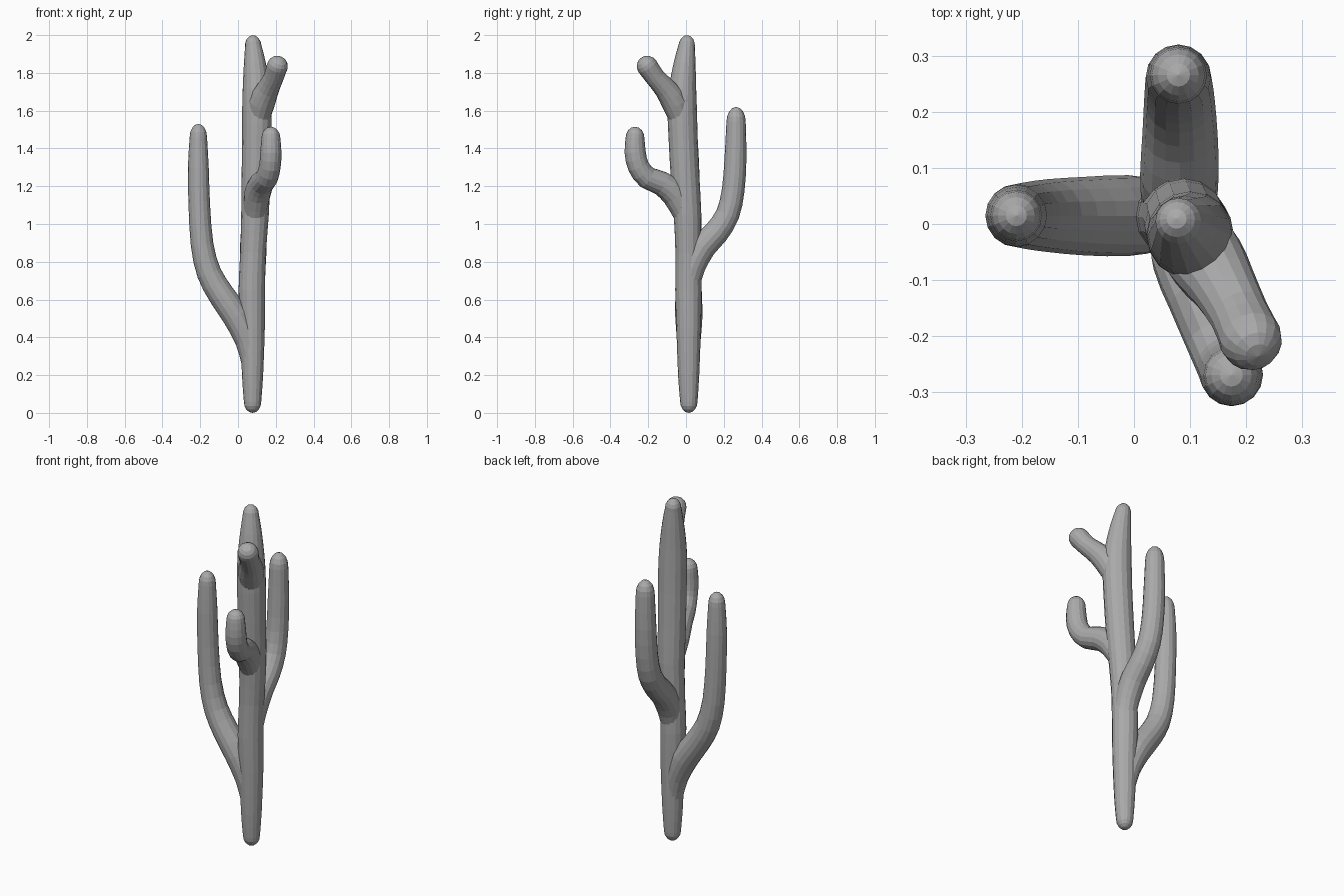
import bpy, bmesh, math
from mathutils import Vector

if "Cube" in bpy.data.objects:
    bpy.data.objects.remove(bpy.data.objects["Cube"])

SIDES = 16

grey = bpy.data.materials.new("stone grey")
grey.diffuse_color = (0.4, 0.4, 0.4, 1)
grey.use_nodes = True
grey.node_tree.nodes["Principled BSDF"].inputs["Base Color"].default_value = grey.diffuse_color


def spline(pts, steps):
    """Smooth Catmull-Rom samples through (x, y, z, radius) points."""
    p = [Vector(q) for q in pts]
    p = [p[0] * 2 - p[1]] + p + [p[-1] * 2 - p[-2]]
    out = []
    for a, b, c, d in zip(p, p[1:], p[2:], p[3:]):
        for i in range(steps):
            t = i / steps
            out.append(0.5 * (2 * b + (c - a) * t + (2 * a - 5 * b + 4 * c - d) * t * t
                              + (3 * b - a - 3 * c + d) * t ** 3))
    return out + [p[-2]]


def limb(name, pts, tip, root=0.03, steps=2):
    """Tapered round tube with a domed cap on both ends."""
    s = spline(pts, steps)
    pos = [q.to_3d() for q in s]
    n = len(s)
    tan = [(pos[min(i + 1, n - 1)] - pos[max(i - 1, 0)]).normalized() for i in range(n)]
    rings = [(pos[i], tan[i], s[i][3]) for i in range(n)]
    angles = [math.radians(a) for a in (22, 44, 66)]
    start = [(pos[0] - tan[0] * root * math.sin(a), tan[0], s[0][3] * math.cos(a))
             for a in reversed(angles)]
    end = [(pos[-1] + tan[-1] * tip * math.sin(a), tan[-1], s[-1][3] * math.cos(a))
           for a in angles]
    bm = bmesh.new()
    loops = []
    for c, t, r in start + rings + end:
        q = Vector((0, 0, 1)).rotation_difference(t)
        loops.append([bm.verts.new(c + q @ Vector((r * math.cos(k * math.tau / SIDES),
                                                   r * math.sin(k * math.tau / SIDES), 0)))
                      for k in range(SIDES)])
    bottom = bm.verts.new(pos[0] - tan[0] * root)
    top = bm.verts.new(pos[-1] + tan[-1] * tip)
    for k in range(SIDES):
        j = (k + 1) % SIDES
        for lo, hi in zip(loops, loops[1:]):
            bm.faces.new((lo[k], lo[j], hi[j], hi[k]))
        bm.faces.new((bottom, loops[0][j], loops[0][k]))
        bm.faces.new((top, loops[-1][k], loops[-1][j]))
    bmesh.ops.recalc_face_normals(bm, faces=bm.faces)
    me = bpy.data.meshes.new(name)
    bm.to_mesh(me)
    bm.free()
    me.materials.append(grey)
    ob = bpy.data.objects.new(name, me)
    bpy.context.collection.objects.link(ob)
    return ob


# Main stem
cactus = limb("cactus", [
    (.077, .015, .06, .046), (.077, .014, .2, .056), (.077, .014, .45, .065),
    (.073, .013, .65, .070), (.080, .012, .85, .068), (.090, .008, 1.05, .073),
    (.095, -.005, 1.25, .076), (.099, -.015, 1.45, .077), (.100, -.020, 1.6, .078),
    (.097, -.018, 1.72, .072), (.089, -.007, 1.85, .058), (.081, .003, 1.94, .044)],
    tip=.06, root=.06)

arms = [
    # Long arm on the left
    limb("left_arm", [
        (.070, .015, .25, .048), (.048, .015, .38, .062), (-.010, .015, .51, .072),
        (-.088, .014, .625, .070), (-.153, .015, .74, .065), (-.190, .015, .89, .060),
        (-.205, .015, 1.1, .057), (-.210, .015, 1.3, .055), (-.210, .015, 1.46, .046)], tip=.07),
    # Arm at the back
    limb("back_arm", [
        (.078, .015, .66, .055), (.080, .035, .77, .066), (.081, .090, .88, .070),
        (.082, .160, .955, .067), (.081, .220, 1.05, .063), (.080, .250, 1.18, .060),
        (.079, .262, 1.35, .058), (.079, .265, 1.54, .051)], tip=.08),
    # Short arm at the front
    limb("front_arm", [
        (.088, .005, 1.02, .055), (.100, -.055, 1.15, .070), (.125, -.130, 1.215, .065),
        (.152, -.205, 1.245, .060), (.169, -.252, 1.305, .057),
        (.174, -.269, 1.38, .056), (.174, -.270, 1.455, .050)], tip=.06),
    # Stub near the top
    limb("upper_stub", [
        (.100, -.015, 1.52, .055), (.125, -.058, 1.64, .070), (.158, -.108, 1.715, .060),
        (.188, -.162, 1.775, .053), (.208, -.205, 1.835, .056)], tip=.056),
]

# Fuse the arms into the stem
for arm in arms:
    mod = cactus.modifiers.new(arm.name, 'BOOLEAN')
    mod.operation = 'UNION'
    mod.solver = 'EXACT'
    mod.object = arm
    bpy.context.view_layer.objects.active = cactus
    bpy.ops.object.modifier_apply(modifier=mod.name)
    bpy.data.objects.remove(arm)
